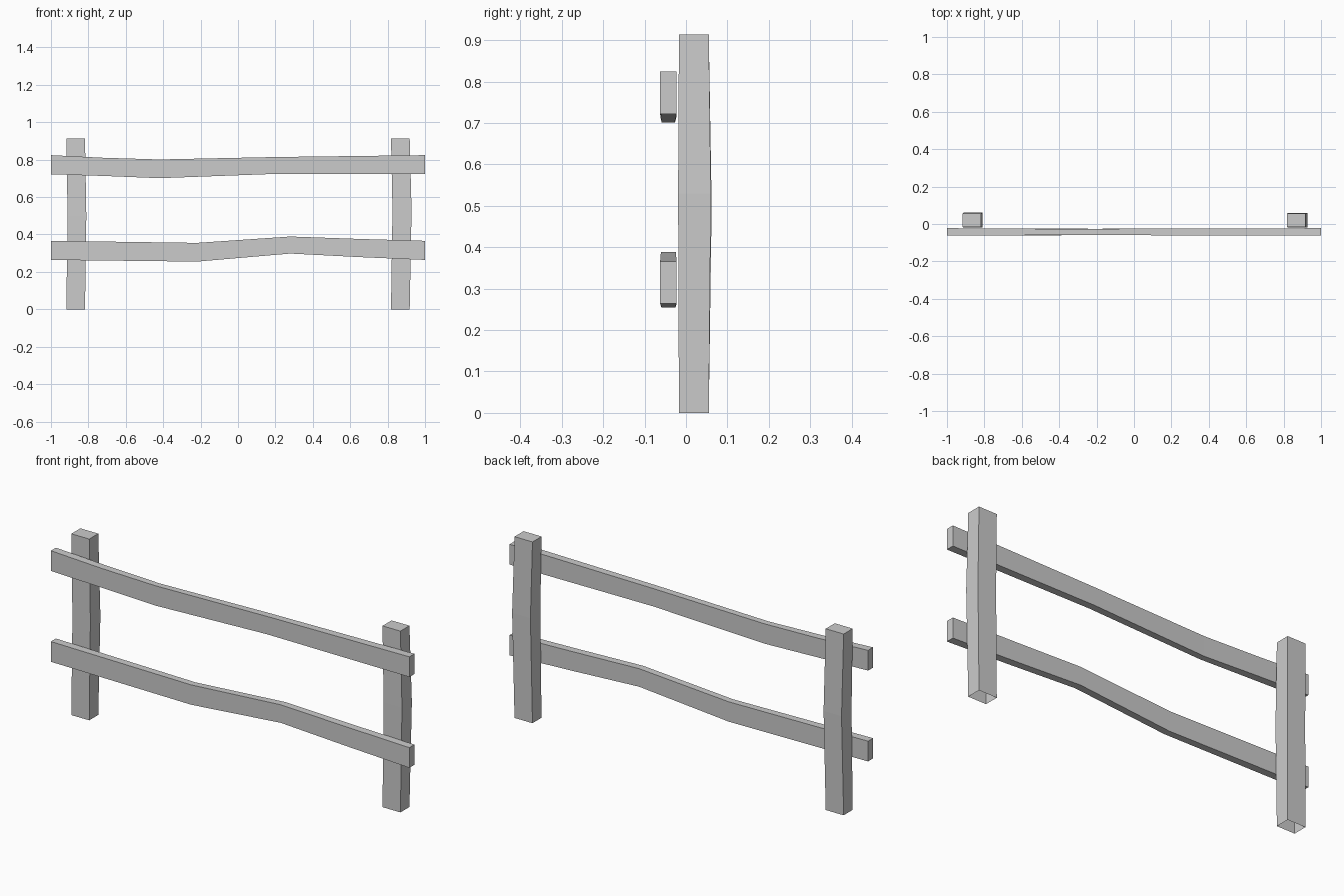
import bpy, bmesh

if "Cube" in bpy.data.objects:
    bpy.data.objects.remove(bpy.data.objects["Cube"])


def sweep(name, rings, cap_start=True):
    """Skin a run of four-cornered rings into a flat-faced beam."""
    bm = bmesh.new()
    loops = [[bm.verts.new(p) for p in ring] for ring in rings]
    for a, b in zip(loops, loops[1:]):
        for i in range(4):
            j = (i + 1) % 4
            bm.faces.new((a[i], a[j], b[j], b[i]))
    if cap_start:
        bm.faces.new(loops[0][::-1])
    bm.faces.new(loops[-1])
    bmesh.ops.recalc_face_normals(bm, faces=bm.faces)
    mesh = bpy.data.meshes.new(name)
    bm.to_mesh(mesh)
    bm.free()
    obj = bpy.data.objects.new(name, mesh)
    bpy.context.collection.objects.link(obj)


def post(name, sections):
    """Sections: z, x0, x1, y0, y1. The base is left open."""
    sweep(name, [[(x0, y0, z), (x1, y0, z), (x1, y1, z), (x0, y1, z)]
                 for z, x0, x1, y0, y1 in sections], cap_start=False)


def rail(name, sections):
    """Sections: x, bottom z, top z, half thickness."""
    y = -0.0425
    sweep(name, [[(x, y - t, z0), (x, y + t, z0), (x, y + t, z1), (x, y - t, z1)]
                 for x, z0, z1, t in sections])


# Slightly bowed posts
post("left_post", [(0, -0.918, -0.818, -0.017, 0.055),
                   (0.50, -0.911, -0.811, -0.018, 0.062),
                   (0.914, -0.918, -0.818, -0.017, 0.055)])
post("right_post", [(0, 0.818, 0.918, -0.017, 0.055),
                    (0.53, 0.826, 0.928, -0.019, 0.060),
                    (0.914, 0.818, 0.918, -0.017, 0.055)])

# Warped rails, thinner at the bends
rail("upper_rail", [(-1, 0.722, 0.824, 0.020),
                    (-0.72, 0.713, 0.810, 0.019),
                    (-0.42, 0.701, 0.801, 0.016),
                    (0.20, 0.724, 0.814, 0.018),
                    (1, 0.722, 0.824, 0.020)])
rail("lower_rail", [(-1, 0.264, 0.366, 0.020),
                    (-0.22, 0.255, 0.355, 0.017),
                    (0.28, 0.298, 0.389, 0.018),
                    (0.65, 0.279, 0.376, 0.019),
                    (1, 0.264, 0.366, 0.020)])
